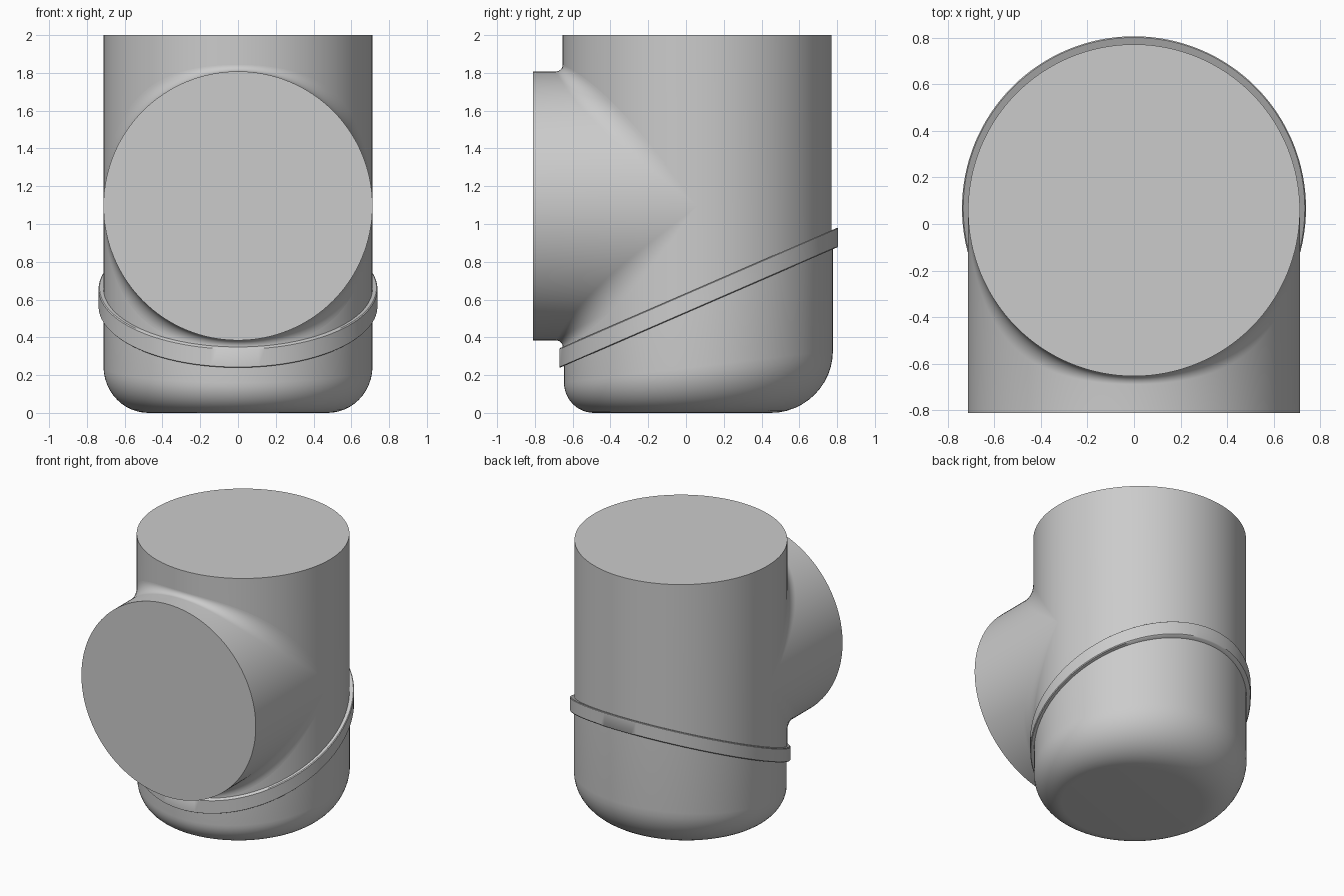
import bpy, bmesh
from math import sin, cos, pi, radians
from mathutils import Vector

cube = bpy.data.objects.get("Cube")
if cube:
    bpy.data.objects.remove(cube)

SEG = 128
R = 0.712            # body and branch radius
UPPER_Y = 0.059      # axis of the upper body
LOWER_Y = 0.066      # axis of the lower cup
PIPE_Z = 1.096       # axis height of the front branch
FRONT = -0.81        # open end of the branch
SLOPE = 0.434        # tilt of the collar

grey = bpy.data.materials.new("grey plastic")
grey.use_nodes = True
COLOR = (0.6, 0.6, 0.6, 1)
grey.diffuse_color = COLOR
grey.node_tree.nodes["Principled BSDF"].inputs["Base Color"].default_value = COLOR


def angles():
    return [2 * pi * i / SEG for i in range(SEG)]


def loft(name, loops, cap_start=False, cap_end=False, wrap=False):
    """Skin a list of equal closed loops and optionally cap the ends."""
    bm = bmesh.new()
    rows = [[bm.verts.new(p) for p in loop] for loop in loops]
    pairs = list(zip(rows, rows[1:]))
    if wrap:
        pairs.append((rows[-1], rows[0]))
    for a, b in pairs:
        for i in range(SEG):
            j = (i + 1) % SEG
            bm.faces.new((a[i], a[j], b[j], b[i]))
    if cap_start:
        bm.faces.new(rows[0][::-1])
    if cap_end:
        bm.faces.new(rows[-1])
    bmesh.ops.remove_doubles(bm, verts=bm.verts, dist=0.0001)
    bmesh.ops.recalc_face_normals(bm, faces=bm.faces)
    mesh = bpy.data.meshes.new(name)
    bm.to_mesh(mesh)
    bm.free()
    mesh.materials.append(grey)
    ob = bpy.data.objects.new(name, mesh)
    bpy.context.collection.objects.link(ob)
    bpy.ops.object.select_all(action='DESELECT')
    ob.select_set(True)
    bpy.context.view_layer.objects.active = ob
    bpy.ops.object.shade_smooth_by_angle(angle=radians(35))
    return ob


def tilted(radius, cy, lift=0.0):
    """Loop on a vertical cylinder cut by the collar's slanted plane."""
    return [(radius * cos(a), cy + radius * sin(a),
             0.61 + lift + SLOPE * (cy + radius * sin(a) - 0.0675)) for a in angles()]


# Upper body: vertical cylinder with a slanted lower end
top = [(R * cos(a), UPPER_Y + R * sin(a), 2.0) for a in angles()]
loft("upper_body", [tilted(R, UPPER_Y), top], cap_start=True, cap_end=True)


# Lower cup: rounded base, the rounding grows towards the back
def cup_loop(t):
    loop = []
    for a in angles():
        rho = 0.245 + 0.085 * sin(a)
        r = R - rho * (1 - sin(t))
        loop.append((r * cos(a), LOWER_Y + r * sin(a), rho * (1 - cos(t))))
    return loop


cup = [cup_loop(pi / 2 * k / 12) for k in range(13)]
loft("lower_cup", cup + [tilted(R, LOWER_Y)], cap_start=True, cap_end=True)

# Collar: slanted band around the joint
section = [(0.69, -0.052), (0.733, -0.052), (0.738, -0.047),
           (0.738, 0.047), (0.733, 0.052), (0.69, 0.052)]
loft("collar", [tilted(r, 0.0675, h) for r, h in section], wrap=True)


# Front branch: horizontal pipe blending into the body with a growing fillet
def blend_point(a, t):
    s, c = sin(a), cos(a)
    if abs(c) < 1e-6:
        c = 0.0
    r = 0.035 + 0.2 * s * s
    centre = Vector(((R + r) * s, UPPER_Y - (R + r) * abs(c), PIPE_Z + (R + r) * c))
    on_pipe = Vector((s, 0, c))
    on_body = Vector((s, -abs(c), 0))
    return centre - r * on_pipe.lerp(on_body, t).normalized()


mouth = [(R * sin(a), FRONT, PIPE_Z + R * cos(a)) for a in angles()]
blend = [[blend_point(a, k / 10) for a in angles()] for k in range(11)]
loft("front_branch", [mouth] + blend, cap_start=True)
